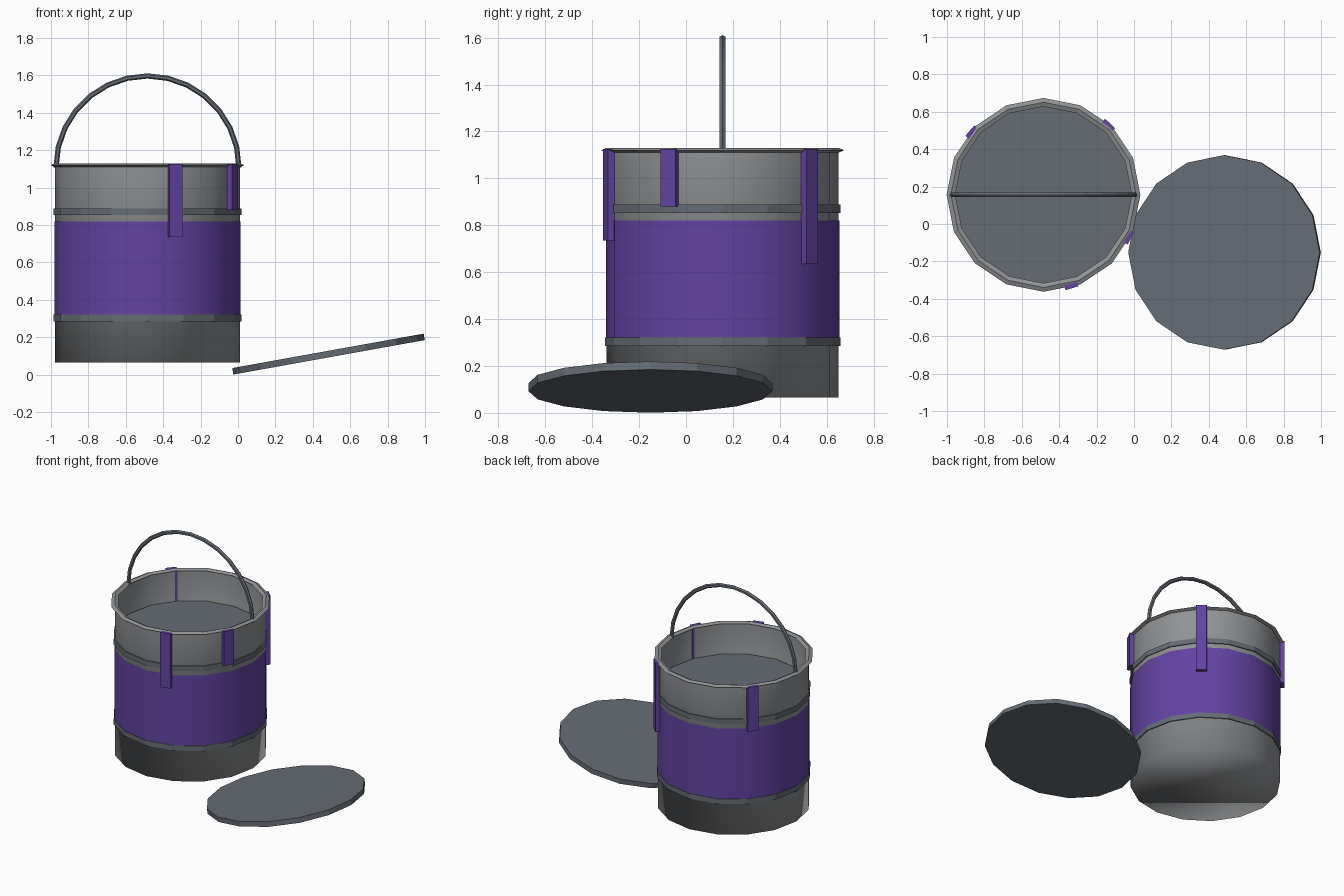
import bpy, bmesh, math
from mathutils import Vector, Matrix

if "Cube" in bpy.data.objects:
    bpy.data.objects.remove(bpy.data.objects["Cube"])

SIDES = 16
CX, CY = -0.484, 0.156      # bucket axis


def material(name, rgb):
    m = bpy.data.materials.new(name)
    m.diffuse_color = (*rgb, 1)
    m.use_nodes = True
    m.node_tree.nodes["Principled BSDF"].inputs["Base Color"].default_value = m.diffuse_color
    return m


TIN = material("tin", (0.28, 0.29, 0.30))
STEEL = material("steel", (0.13, 0.15, 0.175))
PAINT = material("purple_paint", (0.125, 0.055, 0.36))


def finish(name, bm, mat, smooth=False, loc=(CX, CY, 0)):
    bmesh.ops.recalc_face_normals(bm, faces=bm.faces)
    for f in bm.faces:
        f.smooth = smooth
    me = bpy.data.meshes.new(name)
    bm.to_mesh(me)
    bm.free()
    me.materials.append(mat)
    ob = bpy.data.objects.new(name, me)
    ob.location = loc
    bpy.context.collection.objects.link(ob)
    return ob


def bridge(bm, a, b):
    n = len(a)
    for i in range(n):
        bm.faces.new((a[i], a[(i + 1) % n], b[(i + 1) % n], b[i]))


def lathe(name, profile, mat, closed=False, cap=False, smooth=False):
    """Spin (radius, z) points around the bucket axis."""
    bm = bmesh.new()
    rings = [[bm.verts.new((r * math.cos(i * math.tau / SIDES),
                            r * math.sin(i * math.tau / SIDES), z))
              for i in range(SIDES)] for r, z in profile]
    for a, b in zip(rings, rings[1:]):
        bridge(bm, a, b)
    if closed:
        bridge(bm, rings[-1], rings[0])
    if cap:
        bm.faces.new(rings[0])
    return finish(name, bm, mat, smooth)


# Bucket: open shell with a smooth-shaded base
lathe("bucket_body", [(0.495, 0.065), (0.495, 1.125)], TIN, cap=True, smooth=True)

# Rolled rim with a flattened diamond section
lathe("rim", [(0.518, 1.12), (0.495, 1.13), (0.472, 1.12), (0.495, 1.11)], TIN, closed=True)

# Painted label band and the two hoops
lathe("label_band", [(0.498, 0.32), (0.498, 0.82)], PAINT, smooth=True)
for name, z in (("lower_hoop", 0.285), ("upper_hoop", 0.853)):
    lathe(name, [(0.490, z), (0.502, z), (0.502, z + 0.036), (0.490, z + 0.036)],
          STEEL, closed=True)

# Contents surface inside the bucket
bm = bmesh.new()
bmesh.ops.create_circle(bm, cap_ends=True, segments=SIDES, radius=0.485)
bmesh.ops.rotate(bm, verts=bm.verts, matrix=Matrix.Rotation(math.pi / SIDES * 2, 3, 'Z'))
finish("contents", bm, STEEL, loc=(CX, CY, 0.90))

# Paint drips hanging from the rim: angle, length
drips = [(-73, 0.39), (-26.5, 0.245), (47, 0.49), (139, 0.315)]
for i, (deg, length) in enumerate(drips, 1):
    bm = bmesh.new()
    bmesh.ops.create_cube(bm, size=1)
    bmesh.ops.scale(bm, verts=bm.verts, vec=(0.03, 0.072, length))
    bmesh.ops.translate(bm, verts=bm.verts, vec=(0.507, 0, 1.125 - length / 2))
    bmesh.ops.rotate(bm, verts=bm.verts, matrix=Matrix.Rotation(math.radians(deg), 3, 'Z'))
    finish(f"paint_drip_{i}", bm, PAINT)

# Handle: six-sided tube swept along a half circle
bm = bmesh.new()
STEPS, TUBE, ARC = 14, 0.014, 0.489
rings = []
for s in range(STEPS + 1):
    a = math.pi * s / STEPS
    out = Vector((math.cos(a), 0, math.sin(a)))
    rings.append([bm.verts.new(out * (ARC + TUBE * math.cos(k * math.tau / 6))
                               + Vector((0, TUBE * math.sin(k * math.tau / 6), 0)))
                  for k in range(6)])
for a, b in zip(rings, rings[1:]):
    bridge(bm, a, b)
bm.faces.new(rings[0])
bm.faces.new(rings[-1])
finish("handle", bm, STEEL, loc=(CX, CY, 1.108))

# Lid leaning on the ground beside the bucket
bm = bmesh.new()
bmesh.ops.create_cone(bm, cap_ends=True, segments=SIDES, radius1=0.52, radius2=0.52, depth=0.035)
lid = finish("lid", bm, STEEL, loc=(0.484, -0.152, 0.11))
lid.rotation_euler = (0, math.radians(-10.2), 0)
